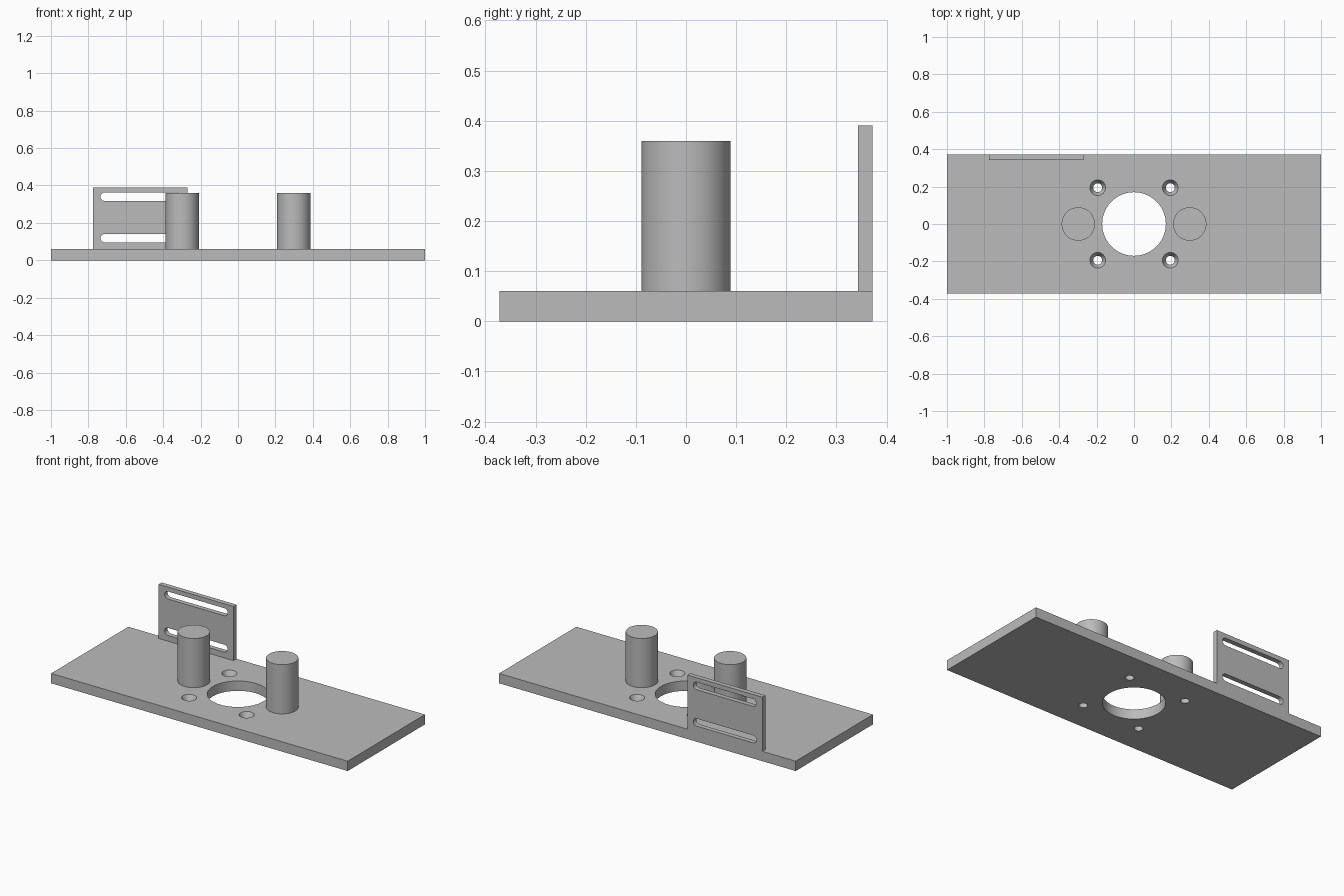
import bpy, bmesh
from math import pi, cos, sin, radians
from mathutils import Vector

cube = bpy.data.objects.get("Cube")
if cube:
    bpy.data.objects.remove(cube, do_unlink=True)

grey = bpy.data.materials.new("plain grey")
grey.use_nodes = True
colour = (0.5, 0.5, 0.5, 1)
grey.diffuse_color = colour
grey.node_tree.nodes["Principled BSDF"].inputs["Base Color"].default_value = colour

SIDES = 64


def add_box(bm, x0, x1, y0, y1, z0, z1):
    corners = bmesh.ops.create_cube(bm, size=1)["verts"]
    for v in corners:
        v.co = ((x0 + x1) / 2 + v.co.x * (x1 - x0),
                (y0 + y1) / 2 + v.co.y * (y1 - y0),
                (z0 + z1) / 2 + v.co.z * (z1 - z0))


def add_lathe(bm, x, y, profile):
    """Capped solid of revolution from (radius, height) pairs."""
    rings = [[bm.verts.new((x + r * cos(2 * pi * i / SIDES), y + r * sin(2 * pi * i / SIDES), z))
              for i in range(SIDES)] for r, z in profile]
    for low, high in zip(rings, rings[1:]):
        for i in range(SIDES):
            j = (i + 1) % SIDES
            bm.faces.new((low[i], low[j], high[j], high[i]))
    bm.faces.new(rings[0][::-1])
    bm.faces.new(rings[-1])


def add_slot(bm, x0, x1, z, r, y0, y1):
    """Round-ended slot running along x, cut through y."""
    half = SIDES // 4
    outline = []
    for cx, start in ((x1 - r, -pi / 2), (x0 + r, pi / 2)):
        for i in range(half + 1):
            a = start + pi * i / half
            outline.append(bm.verts.new((cx + r * cos(a), y0, z + r * sin(a))))
    face = bm.faces.new(outline)
    grown = bmesh.ops.extrude_face_region(bm, geom=[face])["geom"]
    bmesh.ops.translate(bm, vec=Vector((0, y1 - y0, 0)),
                        verts=[g for g in grown if isinstance(g, bmesh.types.BMVert)])


def make_object(name, bm):
    bmesh.ops.recalc_face_normals(bm, faces=bm.faces)
    mesh = bpy.data.meshes.new(name)
    bm.to_mesh(mesh)
    bm.free()
    mesh.materials.append(grey)
    obj = bpy.data.objects.new(name, mesh)
    bpy.context.collection.objects.link(obj)
    return obj


def select_only(obj):
    bpy.ops.object.select_all(action="DESELECT")
    obj.select_set(True)
    bpy.context.view_layer.objects.active = obj


def cut(obj, cutter):
    cutter.hide_render = True
    mod = obj.modifiers.new("holes", "BOOLEAN")
    mod.operation = "DIFFERENCE"
    mod.solver = "EXACT"
    mod.object = cutter
    select_only(obj)
    bpy.ops.object.modifier_apply(modifier=mod.name)
    bpy.data.objects.remove(cutter, do_unlink=True)


# Base plate with a large centre hole and four countersunk screw holes
DEPTH, THICK = 0.372, 0.06
bm = bmesh.new()
add_box(bm, -1, 1, -DEPTH, DEPTH, 0, THICK)
base_plate = make_object("base_plate", bm)

bm = bmesh.new()
add_lathe(bm, 0, 0, [(0.17, -0.05), (0.17, 0.1)])
for sx in (-1, 1):
    for sy in (-1, 1):
        add_lathe(bm, sx * 0.194, sy * 0.194,
                  [(0.024, -0.05), (0.024, 0.025), (0.042, THICK), (0.042, 0.1)])
cut(base_plate, make_object("plate_hole_cutter", bm))

# Upright bracket on the back edge with two long slots
bm = bmesh.new()
add_box(bm, -0.775, -0.27, 0.343, DEPTH, THICK, 0.39)
bracket = make_object("slotted_bracket", bm)

bm = bmesh.new()
for z in (0.118, 0.34):
    add_slot(bm, -0.735, -0.31, z, 0.023, 0.3, 0.42)
cut(bracket, make_object("slot_cutter", bm))

# Pair of round posts
parts = [base_plate, bracket]
for side, sx in (("right", -1), ("left", 1)):
    bm = bmesh.new()
    add_lathe(bm, sx * 0.298, 0, [(0.089, THICK), (0.089, 0.36)])
    parts.append(make_object(side + "_post", bm))

for part in parts:
    select_only(part)
    bpy.ops.object.shade_smooth_by_angle(angle=radians(25))
